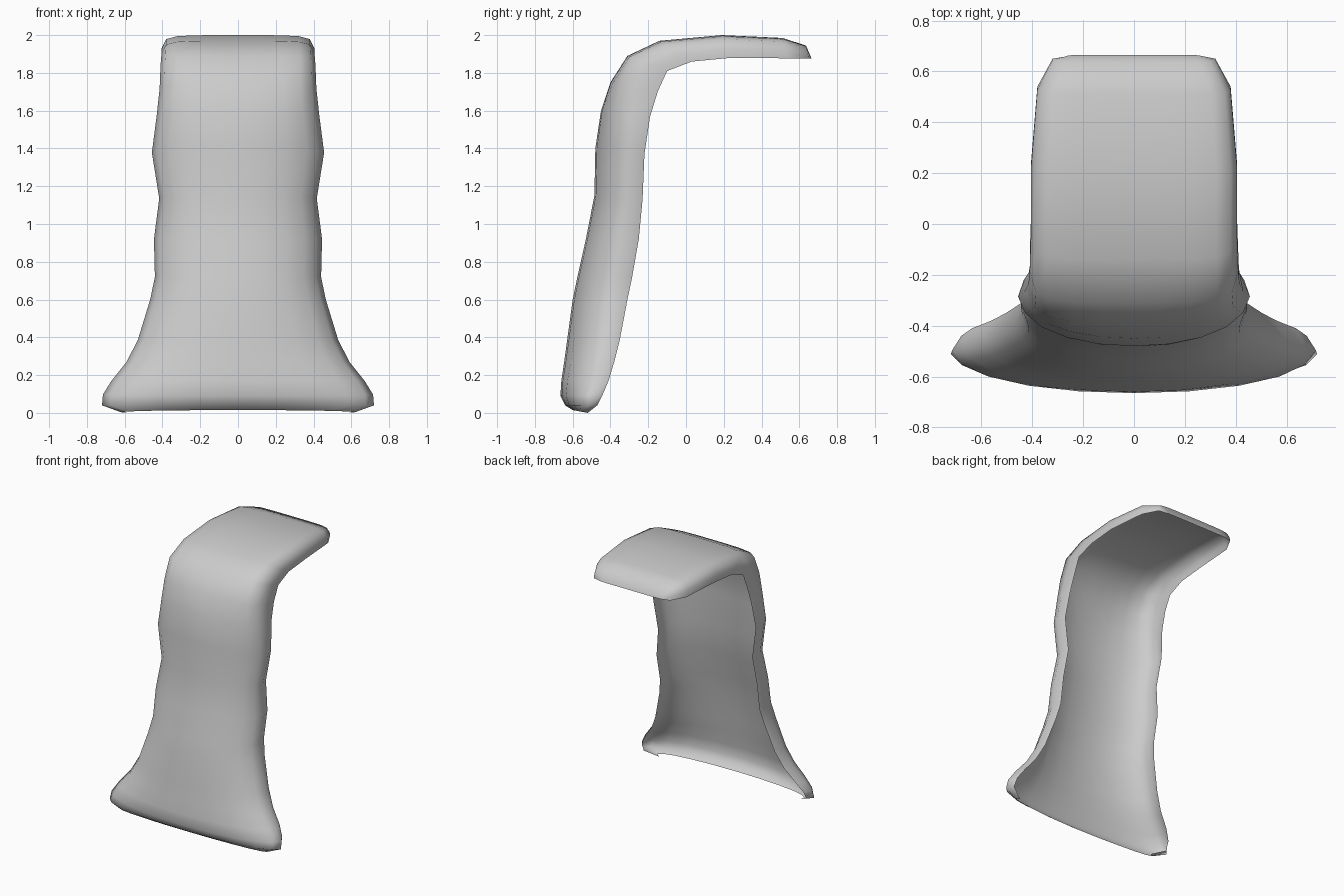
import bpy
import bmesh
from mathutils import Vector

default_cube = bpy.data.objects.get("Cube")
if default_cube:
    bpy.data.objects.remove(default_cube, do_unlink=True)

# Each station along the spine: outer y, outer z, rim y, rim z, half width
STATIONS = [
    (-.60, .015, -.52, .0, .62),
    (-.64, .04, -.47, .04, .72),
    (-.665, .09, -.44, .1, .715),
    (-.66, .17, -.41, .17, .67),
    (-.645, .27, -.38, .27, .59),
    (-.63, .38, -.35, .39, .53),
    (-.60, .6, -.31, .6, .465),
    (-.575, .72, -.285, .72, .44),
    (-.53, .92, -.25, .92, .445),
    (-.485, 1.15, -.23, 1.13, .417),
    (-.48, 1.4, -.22, 1.37, .456),
    (-.45, 1.6, -.19, 1.57, .43),
    (-.40, 1.75, -.15, 1.7, .415),
    (-.31, 1.89, -.1, 1.81, .41),
    (-.14, 1.97, .03, 1.86, .405),
    (.19, 2, .24, 1.88, .405),
    (.51, 1.985, .54, 1.877, .38),
    (.635, 1.945, .65, 1.877, .32),
    (.665, 1.875, .66, 1.875, .26),
]

# Half cross-sections: fraction of half width, fraction of depth toward the rim
ROUND = [(0, 0), (.3, .03), (.58, .13), (.8, .29), (.94, .5), (1, .75), (.95, 1)]
SQUARE = [(0, 0), (.3, 0), (.58, .01), (.8, .05), (.94, .18), (1, .6), (1, 1)]


def section(station):
    """Full row of points from one rim across the face to the other."""
    oy, oz, ry, rz, width = station
    outer, rim = Vector((0, oy, oz)), Vector((0, ry, rz))
    square = min(max((oz - 1.5) / .4, 0), 1)
    half = []
    for a, b in zip(ROUND, SQUARE):
        u, t = Vector(a).lerp(Vector(b), square)
        half.append(outer.lerp(rim, t) + Vector((u * width, 0, 0)))
    mirrored = [Vector((-p.x, p.y, p.z)) for p in reversed(half[1:])]
    return mirrored + half


def loft(name, rows, material):
    """Skin neighbouring rows with quads as an open sheet."""
    bm = bmesh.new()
    grid = [[bm.verts.new(p) for p in row] for row in rows]
    for low, high in zip(grid, grid[1:]):
        for i in range(len(low) - 1):
            face = bm.faces.new((low[i], low[i + 1], high[i + 1], high[i]))
            face.smooth = True
    mesh = bpy.data.meshes.new(name)
    bm.to_mesh(mesh)
    bm.free()
    mesh.materials.append(material)
    obj = bpy.data.objects.new(name, mesh)
    bpy.context.collection.objects.link(obj)
    return obj


# Plain light grey
grey = bpy.data.materials.new("light grey")
grey.use_nodes = True
colour = (.6, .6, .6, 1)
grey.diffuse_color = colour
grey.node_tree.nodes["Principled BSDF"].inputs["Base Color"].default_value = colour

# Curved shell: flared foot, waisted upright and forward-bent cap
loft("curved_shell", [section(s) for s in STATIONS], grey)
